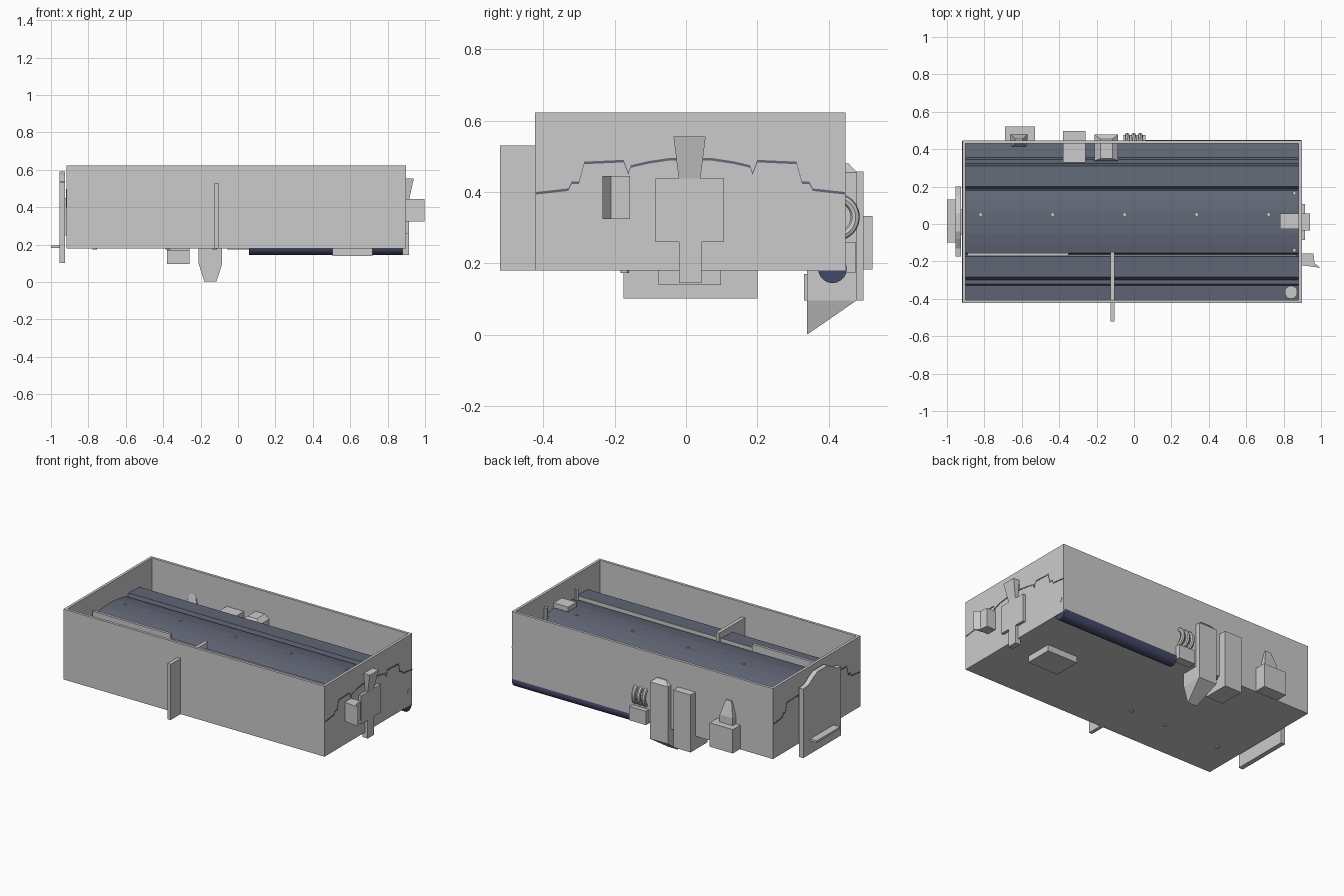
import bpy, bmesh, math
from mathutils import Vector

if "Cube" in bpy.data.objects:
    bpy.data.objects.remove(bpy.data.objects["Cube"])


def material(name, color):
    m = bpy.data.materials.new(name)
    m.diffuse_color = (*color, 1)
    m.use_nodes = True
    m.node_tree.nodes["Principled BSDF"].inputs["Base Color"].default_value = m.diffuse_color
    return m


slate = material("slate", (0.125, 0.14, 0.19))
navy = material("dark_navy", (0.06, 0.065, 0.14))


def finish(name, bm, mat=None):
    bmesh.ops.recalc_face_normals(bm, faces=bm.faces)
    me = bpy.data.meshes.new(name)
    bm.to_mesh(me)
    bm.free()
    ob = bpy.data.objects.new(name, me)
    bpy.context.collection.objects.link(ob)
    if mat:
        me.materials.append(mat)
    return ob


def prism(name, pts, axis, a, b, mat=None):
    """Extrude a 2D outline along an axis: x->(y,z), z->(x,y)."""
    place = {"x": lambda p, t: (t, p[0], p[1]),
             "z": lambda p, t: (p[0], p[1], t)}[axis]
    bm = bmesh.new()
    face = bm.faces.new([bm.verts.new(place(p, a)) for p in pts])
    ext = bmesh.ops.extrude_face_region(bm, geom=[face])
    move = Vector(place((0, 0), b - a))
    bmesh.ops.translate(bm, vec=move, verts=[v for v in ext["geom"] if isinstance(v, bmesh.types.BMVert)])
    # keep both end caps
    if not face.is_valid:
        bmesh.ops.holes_fill(bm, edges=bm.edges, sides=0)
    return finish(name, bm, mat)


def box(name, x0, x1, y0, y1, z0, z1, mat=None):
    return prism(name, [(x0, y0), (x1, y0), (x1, y1), (x0, y1)], "z", z0, z1, mat)


def hull(name, rings):
    """Loft rectangles (x0, x1, y0, y1, z) stacked along z."""
    bm = bmesh.new()
    loops = [[bm.verts.new(p) for p in ((x0, y0, z), (x1, y0, z), (x1, y1, z), (x0, y1, z))]
             for x0, x1, y0, y1, z in rings]
    for lo, hi in zip(loops, loops[1:]):
        for i in range(4):
            j = (i + 1) % 4
            bm.faces.new((lo[i], lo[j], hi[j], hi[i]))
    bm.faces.new(loops[0])
    bm.faces.new(loops[-1])
    return finish(name, bm)


def rod(name, axis, u, v, r, a, b, sides=24, mat=None):
    pts = [(u + r * math.cos(2 * math.pi * i / sides), v + r * math.sin(2 * math.pi * i / sides))
           for i in range(sides)]
    ob = prism(name, pts, axis, a, b, mat)
    bpy.context.view_layer.objects.active = ob
    ob.select_set(True)
    bpy.ops.object.shade_smooth_by_angle()
    ob.select_set(False)
    return ob


# Open tray: floor and four walls from one block
X0, X1, Y0, Y1, Z0, Z1, T = -0.917, 0.897, -0.422, 0.447, 0.18, 0.622, 0.024
bm = bmesh.new()
bmesh.ops.create_cube(bm, size=1)
for v in bm.verts:
    v.co = ((X0, X1)[v.co.x > 0], (Y0, Y1)[v.co.y > 0], (Z0, Z1)[v.co.z > 0])
top = max(bm.faces, key=lambda f: f.calc_center_median().z)
bmesh.ops.inset_region(bm, faces=[top], thickness=T)
down = bmesh.ops.extrude_face_region(bm, geom=[top])
bmesh.ops.translate(bm, vec=(0, 0, Z0 + 0.02 - Z1),
                    verts=[v for v in down["geom"] if isinstance(v, bmesh.types.BMVert)])
if top.is_valid:
    bmesh.ops.delete(bm, geom=[top], context="FACES_ONLY")
finish("tray", bm)

# Inner sheet: bowed centre, a raised band each side, stepped edges (half profile, mirrored)
MID = 0.0125
half = [(0.0, 0.497), (0.06, 0.495), (0.12, 0.486), (0.167, 0.475), (0.174, 0.455), (0.187, 0.49),
        (0.297, 0.485), (0.312, 0.43), (0.332, 0.43), (0.342, 0.41), (0.4325, 0.40)]
sheet = [(MID - y, z) for y, z in reversed(half)] + [(MID + y, z) for y, z in half[1:]]
prism("inner_sheet", sheet + [(y, z - 0.007) for y, z in reversed(sheet)], "x", -0.919, 0.899, slate)
box("long_rail", -0.89, -0.35, -0.172, -0.155, 0.45, 0.52)
box("thin_rail", -0.35, 0.87, -0.172, -0.164, 0.45, 0.494)
for i in range(5):
    rod("sheet_screw", "z", -0.82 + 0.385 * i, 0.05, 0.008, 0.48, 0.503, 10)

# Fittings inside the right end
box("latch_plate", 0.78, 0.90, -0.028, 0.055, 0.50, 0.53)
for y in (-0.14, 0.165):
    rod("locating_pin", "z", 0.857, y, 0.011, 0.45, 0.55, 12)
rod("corner_post", "z", 0.84, -0.367, 0.033, 0.38, 0.415)

# Roller under the back edge, with the axle end showing in the wall
rod("roller", "x", 0.41, 0.185, 0.04, 0.06, 0.893, 20, navy)
rod("axle_end", "x", 0.415, 0.27, 0.016, 0.88, 0.899, 20)

# Front fin, passing through the front wall
box("front_fin", -0.125, -0.103, -0.52, -0.15, 0.18, 0.53)

# Left end plate with arched top and ledge
prism("left_plate", [(-0.175, 0.102), (0.2, 0.102), (0.2, 0.535), (0.15, 0.54), (0.10, 0.572), (0.06, 0.59),
                     (-0.04, 0.59), (-0.08, 0.572), (-0.13, 0.54), (-0.175, 0.535)], "x", -0.955, -0.925)
box("left_plate_mount", -0.93, -0.91, -0.06, 0.08, 0.25, 0.45)
box("left_ledge", -1.0, -0.95, -0.1, 0.132, 0.182, 0.196)

# Right end cross bracket, horn and side block
prism("right_bracket", [(-0.02, 0.145), (0.043, 0.145), (0.043, 0.26), (0.107, 0.26), (0.107, 0.438),
                        (-0.085, 0.438), (-0.085, 0.26), (-0.02, 0.26)], "x", 0.88, 0.915)
hull("right_horn", [(0.89, 0.914, -0.02, 0.04, 0.435), (0.89, 0.94, -0.035, 0.055, 0.555)])
prism("right_block", [(0.89, -0.157), (0.96, -0.157), (0.965, -0.21), (0.997, -0.234), (0.89, -0.22)],
      "z", 0.325, 0.445)

# Back clips, from left to right
box("back_socket", -0.69, -0.53, 0.435, 0.522, 0.183, 0.333)
hull("back_plug", [(-0.66, -0.57, 0.41, 0.48, 0.333), (-0.66, -0.57, 0.41, 0.48, 0.38),
                   (-0.635, -0.595, 0.43, 0.455, 0.47)])
prism("back_angle", [(0.33, 0.097), (0.497, 0.097), (0.497, 0.457), (0.33, 0.457), (0.33, 0.40),
                     (0.43, 0.40), (0.43, 0.17), (0.33, 0.17)], "x", -0.38, -0.26)
hull("back_wedge", [(-0.18, -0.115, 0.338, 0.342, 0.003), (-0.21, -0.085, 0.338, 0.478, 0.097),
                    (-0.21, -0.085, 0.338, 0.478, 0.455), (-0.18, -0.115, 0.35, 0.455, 0.48)])

# Coil spring rings on a base block
box("coil_base", -0.055, 0.062, 0.42, 0.475, 0.173, 0.26)
for x in (-0.03, 0.005, 0.04):
    bpy.ops.mesh.primitive_torus_add(location=(x, 0.42, 0.33), rotation=(0, math.pi / 2, 0.12),
                                     major_radius=0.054, minor_radius=0.013,
                                     major_segments=24, minor_segments=8)
    ob = bpy.context.object
    ob.name = "coil_ring"
    bpy.ops.object.shade_smooth_by_angle()
    ob.select_set(False)

# Underside pad and studs
box("under_pad", 0.505, 0.72, -0.077, 0.098, 0.14, 0.185)
for x in (-0.765, -0.375, -0.125):
    rod("under_stud", "z", x, -0.172, 0.012, 0.174, 0.19, 12)
